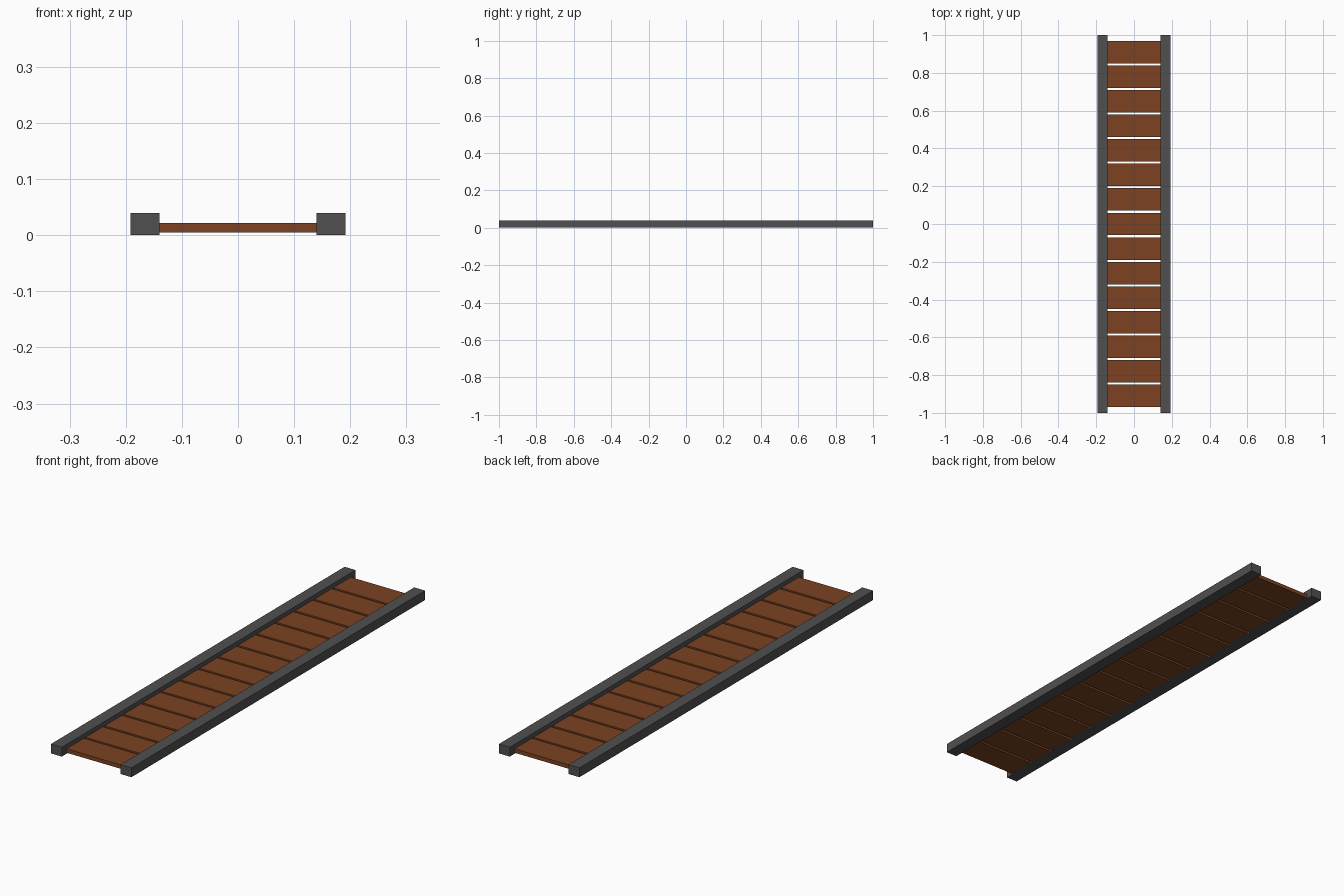
import bpy

if "Cube" in bpy.data.objects:
    bpy.data.objects.remove(bpy.data.objects["Cube"])

RAIL_IN, RAIL_OUT, RAIL_H = 0.14, 0.192, 0.04
PLANK_COUNT, PITCH, PLANK_L = 15, 0.1298, 0.119
PLANK_Z0, PLANK_Z1 = 0.0045, 0.0215


def material(name, color):
    m = bpy.data.materials.new(name)
    m.diffuse_color = (*color, 1)
    m.use_nodes = True
    m.node_tree.nodes["Principled BSDF"].inputs["Base Color"].default_value = m.diffuse_color
    return m


def box(name, lo, hi, mat):
    bpy.ops.mesh.primitive_cube_add(
        size=1, location=[(a + b) / 2 for a, b in zip(lo, hi)])
    ob = bpy.context.object
    ob.name = name
    ob.scale = [b - a for a, b in zip(lo, hi)]
    bpy.ops.object.transform_apply(location=False, rotation=False, scale=True)
    ob.data.materials.append(mat)
    return ob


metal = material("dark_metal", (0.08, 0.08, 0.08))
wood = material("brown_wood", (0.2, 0.055, 0.016))

# Long side rails
box("left_rail", (-RAIL_OUT, -1, 0), (-RAIL_IN, 1, RAIL_H), metal)
box("right_rail", (RAIL_IN, -1, 0), (RAIL_OUT, 1, RAIL_H), metal)

# Row of planks with narrow open gaps, butted against the rails
for i in range(PLANK_COUNT):
    y = (i - (PLANK_COUNT - 1) / 2) * PITCH
    box(f"plank_{i + 1:02d}", (-RAIL_IN, y - PLANK_L / 2, PLANK_Z0),
        (RAIL_IN, y + PLANK_L / 2, PLANK_Z1), wood)
